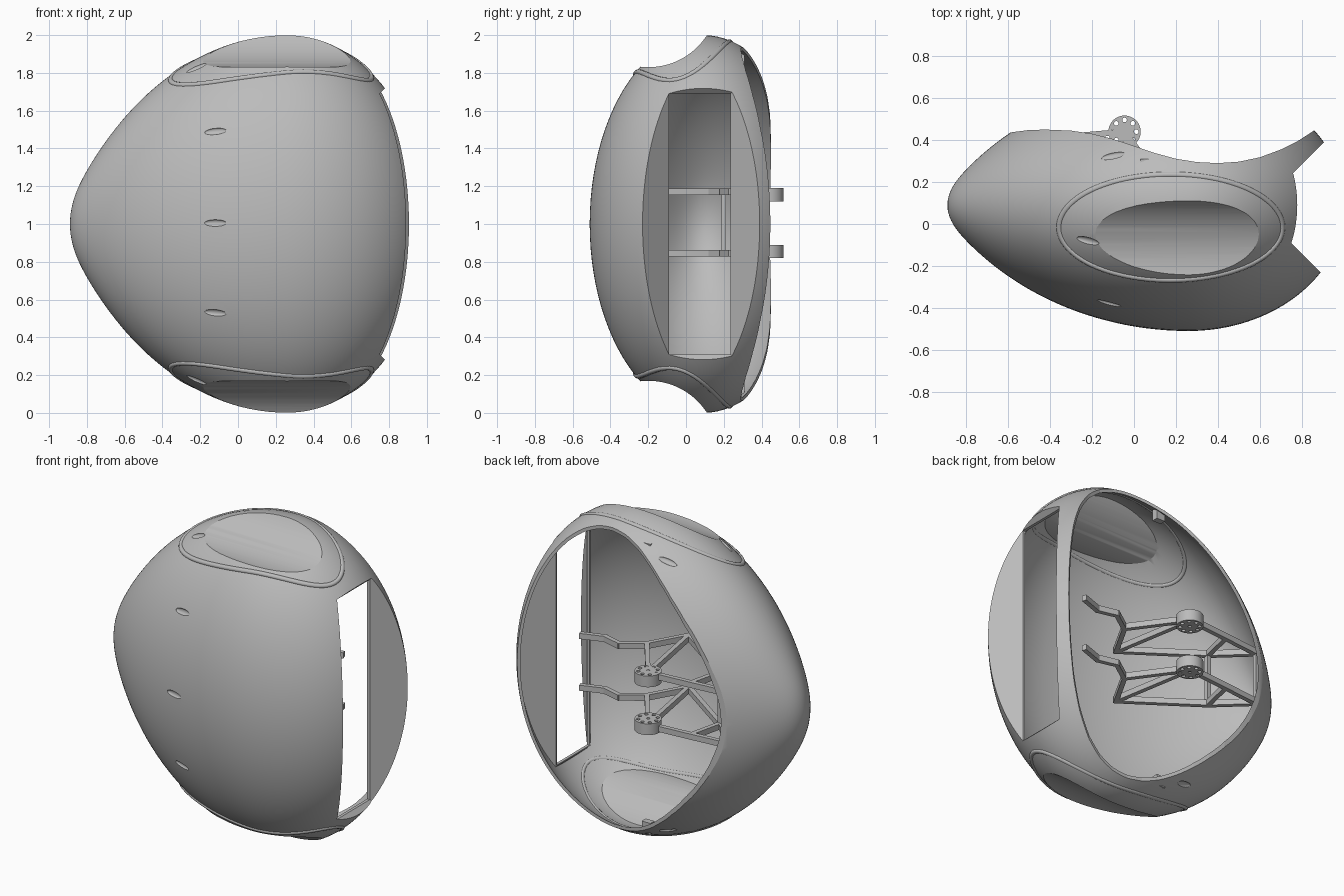
import bpy, bmesh, math
from mathutils import Matrix, Vector

if "Cube" in bpy.data.objects:
    bpy.data.objects.remove(bpy.data.objects["Cube"], do_unlink=True)

grey = bpy.data.materials.new("shell_grey")
grey.use_nodes = True
COLOUR = (0.5, 0.5, 0.5, 1)
grey.diffuse_color = COLOUR
grey.node_tree.nodes["Principled BSDF"].inputs["Base Color"].default_value = COLOUR

MID_X, MID_Y, FLAT = 0.26, 0.09, 0.6      # widest station, axis offset, depth / height
TAIL, NOSE, WALL = 1.15, 0.745, 0.018


def radius(x):
    """Half height of the egg at a station along x."""
    if x < MID_X:
        u = min((MID_X - x) / TAIL, 1)
        return (1 - u * u) ** (0.7 - 0.12 * u ** 16)
    u = min((x - MID_X) / NOSE, 1)
    return math.sqrt(1 - u * u)


def finish(name, bm, smooth=True):
    bmesh.ops.recalc_face_normals(bm, faces=bm.faces)
    me = bpy.data.meshes.new(name)
    bm.to_mesh(me)
    bm.free()
    ob = bpy.data.objects.new(name, me)
    bpy.context.collection.objects.link(ob)
    me.materials.append(grey)
    if smooth:
        shade(ob)
    return ob


def shade(ob):
    bpy.ops.object.select_all(action='DESELECT')
    ob.select_set(True)
    bpy.context.view_layer.objects.active = ob
    bpy.ops.object.shade_smooth_by_angle(angle=math.radians(30))


def cut(ob, cutter):
    """Subtract a cutter for good and discard it."""
    bpy.context.view_layer.objects.active = ob
    mod = ob.modifiers.new("cut", 'BOOLEAN')
    mod.operation, mod.solver, mod.object = 'DIFFERENCE', 'EXACT', cutter
    bpy.ops.object.modifier_apply(modifier=mod.name)
    bpy.data.objects.remove(cutter, do_unlink=True)


def prism(name, pts, z0, z1):
    bm = bmesh.new()
    face = bm.faces.new([bm.verts.new((x, y, z0)) for x, y in pts])
    top = bmesh.ops.extrude_face_region(bm, geom=[face])["geom"]
    bmesh.ops.translate(bm, vec=(0, 0, z1 - z0),
                        verts=[v for v in top if isinstance(v, bmesh.types.BMVert)])
    return finish(name, bm, False)


def box(bm, centre, size, angle=0):
    m = Matrix.Translation(centre) @ Matrix.Rotation(angle, 4, 'Z') @ Matrix.Diagonal((*size, 1))
    bmesh.ops.create_cube(bm, size=1, matrix=m)


def rod(bm, centre, r, depth, segs=32, turn=Matrix()):
    bmesh.ops.create_cone(bm, cap_ends=True, segments=segs, radius1=r, radius2=r, depth=depth,
                          matrix=Matrix.Translation(centre) @ turn)


def egg(t):
    bm = bmesh.new()
    rings, segs, loops = 72, 96, []
    for i in range(1, rings):
        c = -math.cos(math.pi * i / rings)
        length = TAIL if c < 0 else NOSE
        r = radius(MID_X + length * c)
        x = MID_X + (length - t) * c
        loops.append([bm.verts.new((x, MID_Y + r * (FLAT - t) * math.cos(a), 1 + r * (1 - t) * math.sin(a)))
                      for a in (2 * math.pi * k / segs for k in range(segs))])
    for a, b in zip(loops, loops[1:]):
        for k in range(segs):
            bm.faces.new((a[k], a[(k + 1) % segs], b[(k + 1) % segs], b[k]))
    for ring, x in ((loops[0], MID_X - TAIL + t), (loops[-1], MID_X + NOSE - t)):
        pole = bm.verts.new((x, MID_Y, 1))
        for k in range(segs):
            bm.faces.new((ring[k], ring[(k + 1) % segs], pole))
    return finish("egg_shell", bm)


def pocket(t):
    """Tapered recess in the blunt end."""
    bm = bmesh.new()
    ends = []
    for x in (0.75 - t, 1.2):
        g = x - 0.75 + t * math.sqrt(2)
        ends.append([bm.verts.new((x, 0.0725 + sy * (0.1625 + g), 1 + sz * (0.69 + g)))
                     for sy, sz in ((-1, -1), (1, -1), (1, 1), (-1, 1))])
    a, b = ends
    bm.faces.new(a)
    bm.faces.new(b)
    for k in range(4):
        bm.faces.new((a[k], a[(k + 1) % 4], b[(k + 1) % 4], b[k]))
    return finish("pocket_cutter", bm, False)


def solid(t):
    ob = egg(t)
    cut(ob, pocket(t))
    for side in (-1, 1):                   # concave scoops above and below
        bm = bmesh.new()
        rod(bm, (MID_X, -0.2, 1 + side * 1.2), 0.37 + t, 3, 128, Matrix.Rotation(math.pi / 2, 4, 'Y'))
        cut(ob, finish("scoop_cutter", bm))
    return ob


# Hollow shell with the end window and open back
shell = solid(0)
cut(shell, solid(WALL))
bm = bmesh.new()
box(bm, (0.75, 0.0725, 1), (0.2, 0.325, 1.38))
cut(shell, finish("window_cutter", bm, False))
BACK = [(-0.68, 0.435), (-0.6, 0.435), (-0.5, 0.448), (-0.42, 0.45), (-0.3, 0.445), (-0.2, 0.43),
        (-0.1, 0.405), (0, 0.372), (0.1, 0.338), (0.2, 0.311), (0.3, 0.295), (0.4, 0.29), (0.5, 0.297),
        (0.6, 0.318), (0.7, 0.355), (0.78, 0.395), (0.85, 0.44), (1.1, 0.62), (1.1, 1), (-0.68, 1)]
cut(shell, prism("back_cutter", BACK, -0.5, 2.5))

# Small oval dimples around the shell
spots = [(-0.12, None, z) for z in (0.53, 1.005, 1.49)]
spots += [(x, y, s) for x, y in ((-0.22, -0.08), (-0.1, 0.325)) for s in (-1, 1)]
for x, y, z in spots:
    r = radius(x)
    if y is None:
        y = MID_Y - FLAT * math.sqrt(r * r - (z - 1) ** 2)
    else:
        z = 1 + z * math.sqrt(r * r - ((y - MID_Y) / FLAT) ** 2)
    slope = (radius(x + 0.01) - radius(x - 0.01)) / 0.02
    n = Vector((-r * slope, (y - MID_Y) / FLAT ** 2, z - 1)).normalized()
    along = (Vector((1, 0, 0)) - n * n.x).normalized()
    turn = Matrix((along, n.cross(along), n)).transposed().to_4x4()
    bm = bmesh.new()
    bmesh.ops.create_uvsphere(bm, u_segments=24, v_segments=12, radius=1, matrix=Matrix.Translation((x, y, z))
                              @ turn @ Matrix.Diagonal((0.06, 0.018, 0.012, 1)))
    cut(shell, finish("dimple_cutter", bm))
shade(shell)

# Beaded rims around the scoops
for side, name in ((1, "upper_rim"), (-1, "lower_rim")):
    cu = bpy.data.curves.new(name, 'CURVE')
    cu.dimensions, cu.bevel_depth, cu.bevel_resolution = '3D', 0.015, 3
    sp = cu.splines.new('POLY')
    count = 96
    sp.points.add(count - 1)
    sp.use_cyclic_u = True
    for k, p in enumerate(sp.points):
        a = 2 * math.pi * k / count
        x, y = 0.175 + 0.53 * math.cos(a), -0.015 + 0.25 * math.sin(a)
        h = math.sqrt(radius(x) ** 2 - ((y - MID_Y) / FLAT) ** 2) - 0.01
        p.co = (x, y, 1 + side * h, 1)
    cu.materials.append(grey)
    bpy.context.collection.objects.link(bpy.data.objects.new(name, cu))

# Two bar frames, each carrying a drilled hub
end, elbow, knee, foot = (0.56, 0.235), (0.43, 0.19), (0.31, 0.22), (0.18, 0.13)
inner, brace, anchor, hub = (0.05, -0.1), (-0.38, 0.2), (-0.58, 0.39), (-0.045, 0.44)
shoulder = (-0.33, 0.415)
BARS = [(end, elbow), (elbow, knee), (knee, foot), (foot, inner), (foot, hub), (inner, hub),
        (inner, brace), (brace, anchor), (hub, shoulder), (shoulder, anchor), (brace, shoulder)]
for z, name in ((1.17, "upper"), (0.845, "lower")):
    bm = bmesh.new()
    for p, q in BARS:
        d = Vector(q) - Vector(p)
        mid = (Vector(p) + Vector(q)) / 2
        box(bm, (mid.x, mid.y, z), (d.length + 0.02, 0.028, 0.035), math.atan2(d.y, d.x))
    finish(name + "_frame", bm, False)
    bm = bmesh.new()
    rod(bm, (*hub, z - 0.015 if z > 1 else z + 0.01), 0.077, 0.07, 48)
    disc = finish(name + "_hub", bm)
    bm = bmesh.new()
    for k in range(8):
        a = math.pi * k / 4
        rod(bm, (hub[0] + 0.056 * math.cos(a), hub[1] + 0.056 * math.sin(a), z), 0.011, 0.3, 16)
    rod(bm, (*hub, z), 0.01, 0.3, 16)
    cut(disc, finish("bolt_cutter", bm))
    shade(disc)

# Posts tying the frames together, and small tabs at the opening
bm = bmesh.new()
for x, y in (brace, anchor):
    box(bm, (x, y, 1.0075), (0.025, 0.025, 0.33))
finish("frame_posts", bm, False)
bm = bmesh.new()
for side in (-1, 1):
    box(bm, (0.06, 0.29, 1 + side * 0.875), (0.06, 0.04, 0.07))
finish("opening_tabs", bm, False)
